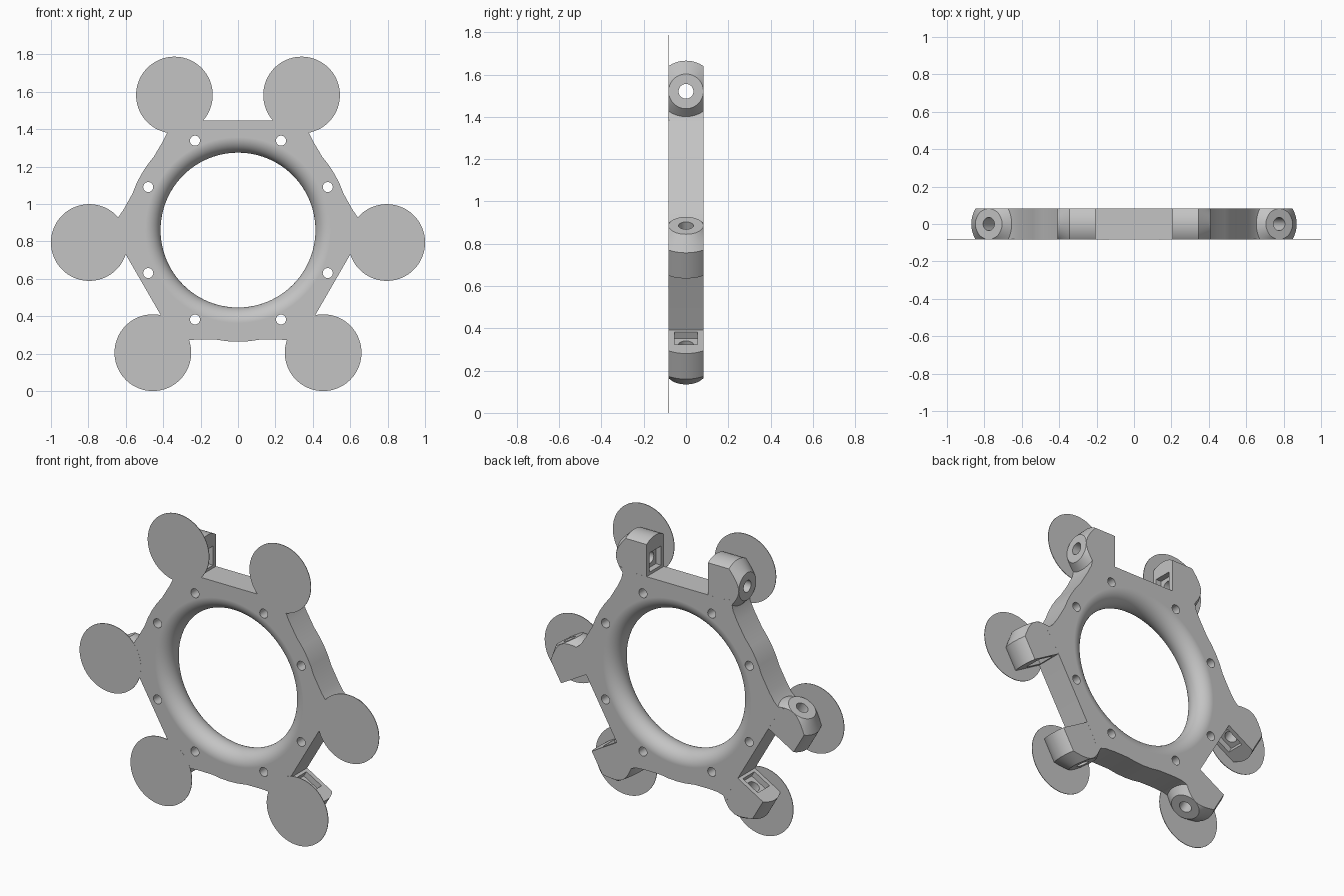
import bpy, bmesh
from math import sin, cos, pi, radians, sqrt
from mathutils import Matrix, Vector

HALF = 0.083                      # half thickness of the frame
CENTRE = Matrix.Translation((0, 0, 0.861))

cube = bpy.data.objects.get("Cube")
if cube:
    bpy.data.objects.remove(cube, do_unlink=True)

grey = bpy.data.materials.new("light grey")
grey.use_nodes = True
grey.diffuse_color = (0.55, 0.55, 0.55, 1)
grey.node_tree.nodes["Principled BSDF"].inputs["Base Color"].default_value = (0.55, 0.55, 0.55, 1)


def add_object(name, mesh):
    obj = bpy.data.objects.new(name, mesh)
    bpy.context.collection.objects.link(obj)
    return obj


def loft(name, rings, clip=None):
    """Closed solid through rings of points, optionally clipped to |y| < clip."""
    bm = bmesh.new()
    loops = [[bm.verts.new(p) for p in ring] for ring in rings]
    n = len(loops[0])
    for a, b in zip(loops, loops[1:]):
        for i in range(n):
            j = (i + 1) % n
            bm.faces.new((a[i], a[j], b[j], b[i]))
    bm.faces.new(loops[0])
    bm.faces.new(loops[-1])
    if clip:
        for side in (-1, 1):
            bmesh.ops.bisect_plane(bm, geom=bm.verts[:] + bm.edges[:] + bm.faces[:],
                                   plane_co=(0, side * clip, 0), plane_no=(0, side, 0),
                                   clear_outer=True)
            open_edges = [e for e in bm.edges if e.is_boundary]
            bmesh.ops.holes_fill(bm, edges=open_edges, sides=0)
    bmesh.ops.recalc_face_normals(bm, faces=bm.faces)
    mesh = bpy.data.meshes.new(name)
    bm.to_mesh(mesh)
    bm.free()
    mesh.materials.append(grey)
    return add_object(name, mesh)


def circle_y(r, y, x=0, z=0, n=64):
    return [(x + r * cos(2 * pi * i / n), y, z + r * sin(2 * pi * i / n)) for i in range(n)]


def circle_x(r, x, z, n=64):
    return [(x, r * cos(2 * pi * i / n), z + r * sin(2 * pi * i / n)) for i in range(n)]


def cut(obj, cutters):
    """Subtract the cutters, bake the result and remove the cutters."""
    for c in cutters:
        mod = obj.modifiers.new("cut", 'BOOLEAN')
        mod.operation, mod.solver, mod.object = 'DIFFERENCE', 'EXACT', c
        c.hide_render = True
    bpy.context.view_layer.update()
    deps = bpy.context.evaluated_depsgraph_get()
    mesh = bpy.data.meshes.new_from_object(obj.evaluated_get(deps))
    obj.modifiers.clear()
    obj.data = mesh
    for c in cutters:
        bpy.data.objects.remove(c, do_unlink=True)


def turn(k):
    return Matrix.Rotation(radians(120 * k), 4, 'Y')


# Frame outline: three short flat sides and three slightly bowed long sides
corner = [(0.30, 0.585), (0.385, 0.60), (0.366, 0.565), (0.374, 0.53), (0.40, 0.477)]
sector = [(-x, z) for x, z in reversed(corner)] + corner
sector += [(0.597 * cos(radians(a)), 0.597 * sin(radians(a))) for a in (41, 35.5, 30, 24.5, 19)]
outline = []
for k in range(3):
    outline += [turn(k) @ Vector((x, 0, z)) for x, z in sector]
frame = loft("ring_frame", [[(p.x, y, p.z) for p in outline] for y in (-HALF, HALF)])

# Central opening with a full-round inner edge
steps = 20
rings = [circle_y(0.497, -0.12, n=96)]
for i in range(steps + 1):
    y = -HALF * cos(pi * i / steps)
    rings.append(circle_y(0.497 - sqrt(max(0, HALF * HALF - y * y)), y, n=96))
rings.append(circle_y(0.497, 0.12, n=96))
cutters = [loft("opening_cutter", rings)]

# Eight screw holes
for sx in (-1, 1):
    for sz in (-1, 1):
        for x, z in ((0.23, 0.478), (0.48, 0.23)):
            cutters.append(loft("screw_cutter", [circle_y(0.027, y, sx * x, sz * z, 24)
                                                 for y in (-0.2, 0.2)]))
cut(frame, cutters)
frame.data.transform(CENTRE)

# One lug: a chamfered barrel with a bore and a nut pocket
AXIS = 0.66
lug = loft("lug", [circle_x(r, x, AXIS) for x, r in ((0.205, 0.145), (0.345, 0.145), (0.41, 0.0822))],
           clip=HALF - 0.0003)
bore = loft("bore_cutter", [circle_x(0.035, x, AXIS, 32) for x in (0.1, 0.5)])
pocket = loft("pocket_cutter", [[(x, sy * 0.055, AXIS + sz * 0.058)
                                 for sy, sz in ((-1, -1), (1, -1), (1, 1), (-1, 1))]
                                for x in (0.15, 0.24)])
cut(lug, [bore, pocket])

# Thin round pad at the front of each lug
pad = loft("round_pad", [circle_y(0.205, y, 0.34, 0.722, 96) for y in (-HALF - 0.0005, -HALF + 0.003)])

# Repeat lug and pad in mirrored pairs around the ring
parts = [frame]
for source in (lug, pad):
    base = source.name
    for k, place in enumerate(("top", "lower_left", "lower_right")):
        for side, sx in (("left", 1), ("right", -1)):
            mesh = source.data.copy()
            mesh.transform(CENTRE @ turn(-k) @ Matrix.Diagonal((sx, 1, 1, 1)))
            if sx < 0:
                mesh.flip_normals()
            parts.append(add_object(f"{base}_{place}_{side}", mesh))
    bpy.data.objects.remove(source, do_unlink=True)

# Smooth shading with crisp edges
bpy.ops.object.select_all(action='DESELECT')
for p in parts:
    p.select_set(True)
bpy.context.view_layer.objects.active = frame
bpy.ops.object.shade_smooth_by_angle(angle=radians(30))
normals = frame.modifiers.new("weighted_normals", 'WEIGHTED_NORMAL')
normals.keep_sharp = True
